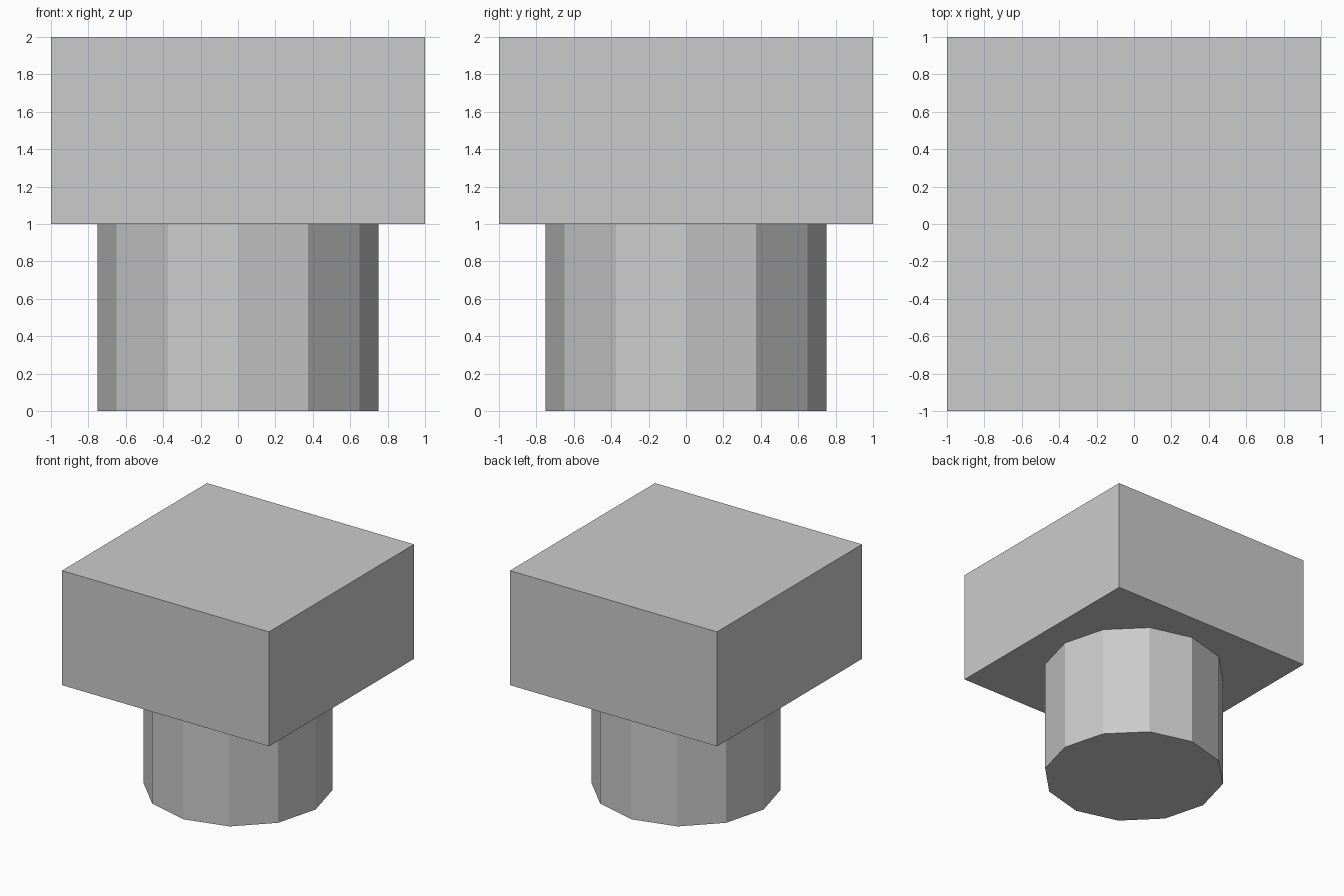
import bpy

if "Cube" in bpy.data.objects:
    bpy.data.objects.remove(bpy.data.objects["Cube"])

# Twelve-sided stem with a vertex on each axis
bpy.ops.mesh.primitive_cylinder_add(vertices=12, radius=0.75, depth=1, location=(0, 0, 0.5))
bpy.context.object.name = "stem"

# Square block on top
bpy.ops.mesh.primitive_cube_add(size=1, location=(0, 0, 1.5))
block = bpy.context.object
block.name = "top_block"
block.scale = (2, 2, 1)
bpy.ops.object.transform_apply(location=False, rotation=False, scale=True)
